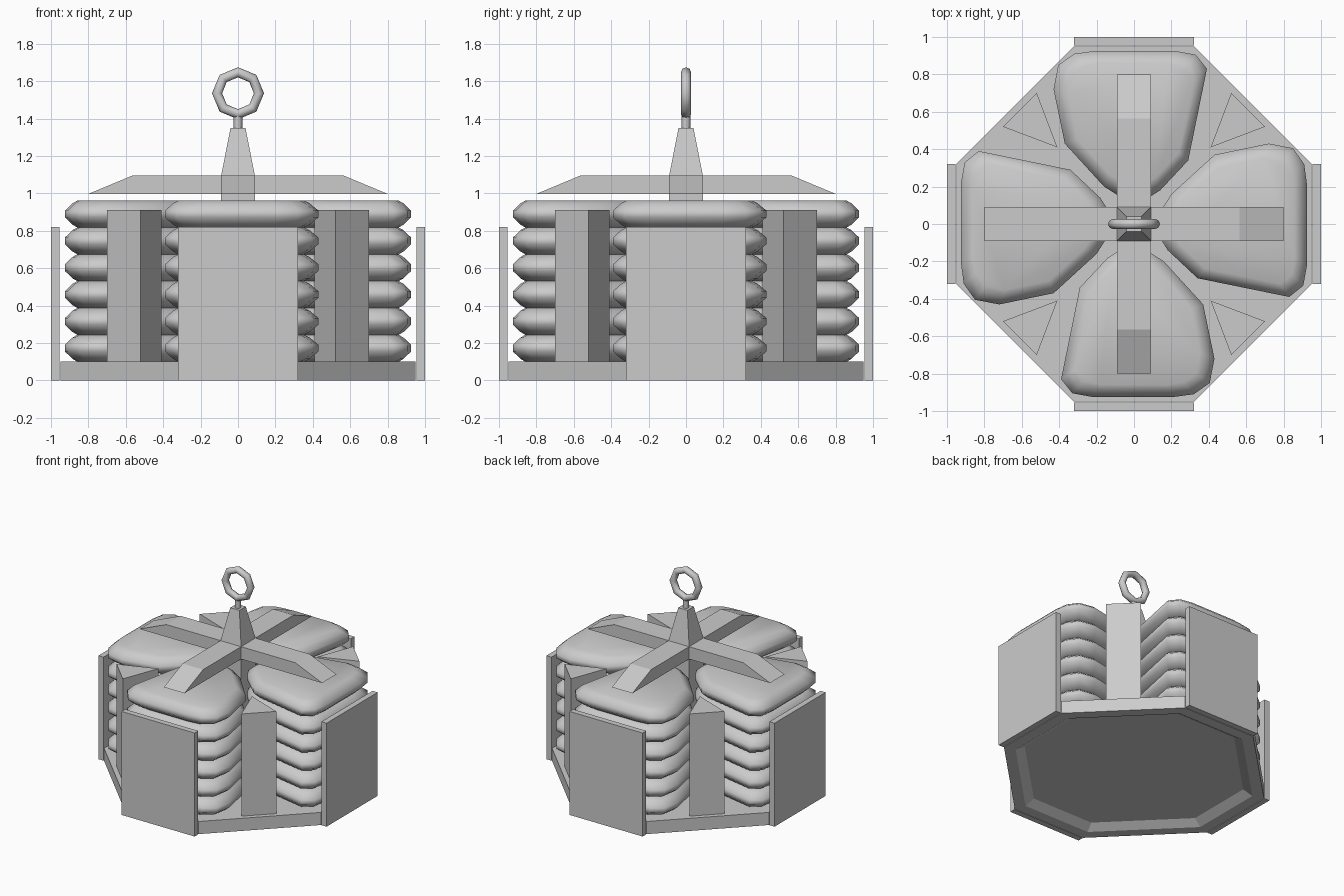
import bpy, bmesh
from math import cos, sin, pi, radians
from mathutils import Matrix

if "Cube" in bpy.data.objects:
    bpy.data.objects.remove(bpy.data.objects["Cube"])


def loft(name, rings, turn=0.0, smooth=False):
    """Skin a list of equal-length rings and cap both ends."""
    bm = bmesh.new()
    loops = [[bm.verts.new(p) for p in ring] for ring in rings]
    n = len(loops[0])
    for a, b in zip(loops, loops[1:]):
        for i in range(n):
            j = (i + 1) % n
            bm.faces.new((a[i], a[j], b[j], b[i]))
    bm.faces.new(loops[0][::-1])
    bm.faces.new(loops[-1])
    bmesh.ops.rotate(bm, verts=bm.verts, cent=(0, 0, 0),
                     matrix=Matrix.Rotation(turn, 3, 'Z'))
    bmesh.ops.recalc_face_normals(bm, faces=bm.faces)
    for f in bm.faces:
        f.smooth = smooth
    me = bpy.data.meshes.new(name)
    bm.to_mesh(me)
    bm.free()
    ob = bpy.data.objects.new(name, me)
    bpy.context.collection.objects.link(ob)
    return ob


def ring(outline, z, s=1.0, cx=0.0):
    return [(cx + (x - cx) * s, y * s, z) for x, y in outline]


def square(h):
    return [(-h, -h), (h, -h), (h, h), (-h, h)]


# Octagonal base with a shallow recess underneath
octagon = [(.95, -.32), (.95, .32), (.32, .95), (-.32, .95),
           (-.95, .32), (-.95, -.32), (-.32, -.95), (.32, -.95)]
loft("base", [ring(octagon, .04, .84), ring(octagon, 0, .91),
              ring(octagon, 0), ring(octagon, .1)])

# Sack outline, side panel and corner post, repeated for four quarters
sack = [(.13, -.06), (.13, .05), (.20, .16), (.43, .37), (.72, .43), (.85, .405),
        (.91, .32), (.925, .21), (.925, -.22), (.905, -.33), (.83, -.39),
        (.34, -.29), (.18, -.14)]
panel = [(.955, -.32), (1, -.32), (1, .32), (.955, .32)]
post = [(.41, .41), (.70, .52), (.52, .70)]

for q in range(4):
    turn = q * pi / 2
    loft(f"side_panel_{q}", [ring(panel, 0), ring(panel, .82)], turn)
    loft(f"corner_post_{q}", [ring(post, .1), ring(post, .91)], turn)
    for k in range(6):
        z = .1 + k * .1435
        profile = [(0, .82), (.015, .89), (.054, 1), (.09, 1), (.129, .89), (.1435, .82)]
        loft(f"sack_{q}_{k}", [ring(sack, z + dz, s, .56) for dz, s in profile],
             turn, True)

# Cross arms on top
arm = [(-.8, .997), (.8, .997), (.565, 1.095), (-.565, 1.095)]
for i in range(2):
    loft(f"cross_arm_{i}", [[(x, y, z) for x, z in arm] for y in (-.09, .09)],
         i * pi / 2)

# Central mast with tapered top
loft("mast", [ring(square(.09), .1), ring(square(.09), 1.095),
              ring(square(.04), 1.35)])

# Stem and lifting ring
circle = [(.023 * cos(a * pi / 4), .023 * sin(a * pi / 4)) for a in range(8)]
stem = loft("ring_stem", [ring(circle, 1.34), ring(circle, 1.43)], 0, True)
stem.select_set(True)
bpy.context.view_layer.objects.active = stem
bpy.ops.object.shade_smooth_by_angle(angle=radians(50))
bpy.ops.mesh.primitive_torus_add(major_segments=8, minor_segments=8,
                                 major_radius=.112, minor_radius=.027,
                                 location=(0, 0, 1.535), rotation=(pi / 2, 0, 0))
lift = bpy.context.object
lift.name = "lifting_ring"
bpy.ops.object.shade_smooth()
